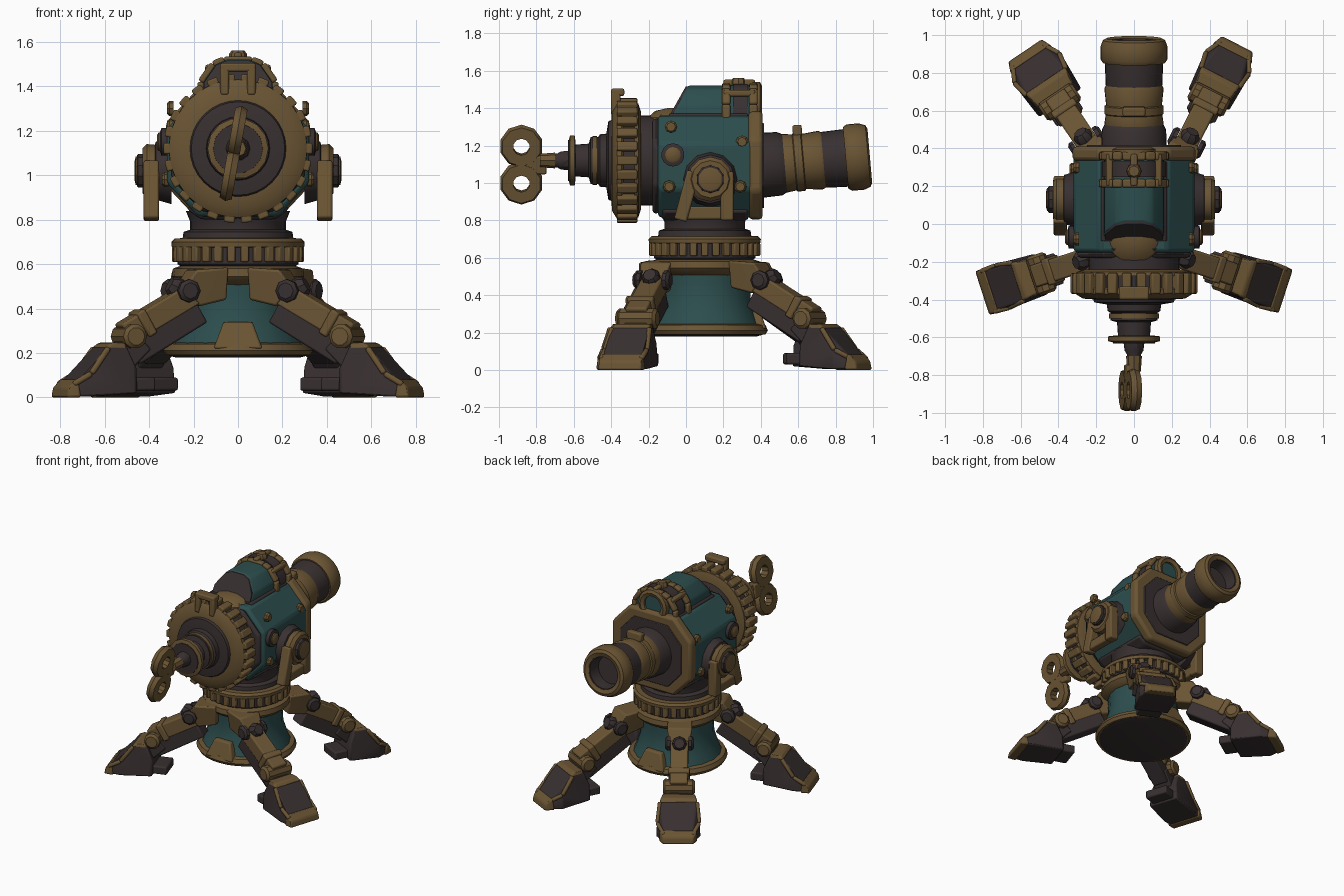
import bpy, bmesh
from math import radians, cos, sin, pi
from mathutils import Matrix, Vector

cube = bpy.data.objects.get("Cube")
if cube:
    bpy.data.objects.remove(cube)


def material(name, rgb):
    m = bpy.data.materials.new(name)
    m.use_nodes = True
    m.diffuse_color = (*rgb, 1)
    bsdf = m.node_tree.nodes["Principled BSDF"]
    bsdf.inputs["Base Color"].default_value = (*rgb, 1)
    bsdf.inputs["Roughness"].default_value = 0.8
    return m


BRASS = material("aged brass", (0.145, 0.09, 0.034))
IRON = material("dark iron", (0.04, 0.029, 0.03))
TEAL = material("teal paint", (0.026, 0.076, 0.076))
I = Matrix.Identity(4)


def T(x, y, z):
    return Matrix.Translation((x, y, z))


def R(deg, axis):
    return Matrix.Rotation(radians(deg), 4, axis)


def finish(name, bm, mat, bevel=0.0):
    bmesh.ops.recalc_face_normals(bm, faces=bm.faces)
    me = bpy.data.meshes.new(name)
    bm.to_mesh(me)
    bm.free()
    me.materials.append(mat)
    me.shade_smooth()
    me.set_sharp_from_angle(angle=radians(35))
    ob = bpy.data.objects.new(name, me)
    bpy.context.scene.collection.objects.link(ob)
    if bevel:
        mod = ob.modifiers.new("soft edges", "BEVEL")
        mod.width = bevel
        mod.segments = 2
        mod.limit_method = "ANGLE"


def lathe(name, mat, profile, places=(I,), n=32, closed=False):
    """Spin (radius, height) points around local z, once per placement."""
    bm = bmesh.new()
    for M in places:
        rings = [[bm.verts.new(M @ Vector((r * cos(2 * pi * k / n), r * sin(2 * pi * k / n), h)))
                  for k in range(n)] for r, h in profile]
        pairs = list(zip(rings, rings[1:])) + ([(rings[-1], rings[0])] if closed else [])
        for a, b in pairs:
            for k in range(n):
                j = (k + 1) % n
                bm.faces.new((a[k], a[j], b[j], b[k]))
        if not closed:
            bm.faces.new(rings[0])
            bm.faces.new(rings[-1])
    finish(name, bm, mat)


def box(name, mat, size, places, bevel=0.01):
    bm = bmesh.new()
    for M in places:
        bmesh.ops.create_cube(bm, size=1, matrix=M @ Matrix.Diagonal((*size, 1)))
    finish(name, bm, mat, bevel)


def hull(name, mat, points, M=I, bevel=0.01):
    bm = bmesh.new()
    for p in points:
        bm.verts.new(M @ Vector(p))
    bmesh.ops.convex_hull(bm, input=bm.verts)
    bmesh.ops.dissolve_limit(bm, angle_limit=0.02, verts=bm.verts, edges=bm.edges)
    finish(name, bm, mat, bevel)


def mirrored_hull(name, mat, outline, M):
    """Hull of (x, z, half width) points mirrored across local y."""
    hull(name, mat, [(x, s * w, z) for s in (-1, 1) for x, z, w in outline], M)


def beam(name, mat, a, b, w, h, M=I):
    """Bar of width w and height h from a to b."""
    a, b = Vector(a), Vector(b)
    d = b - a
    rot = d.to_track_quat("X", "Z").to_matrix().to_4x4()
    box(name, mat, (d.length, w, h), [M @ Matrix.Translation((a + b) / 2) @ rot])


def knob(r, h):
    return [(r, 0), (r, h * 0.6), (r * 0.7, h)]


ALONG_Y = R(-90, "X")

# pedestal: foot disc, drum, cap, toothed turntable and neck
MID = T(0, 0.1, 0)
lathe("base_plate", IRON, [(0.28, 0.18), (0.31, 0.188), (0.31, 0.21)], [MID])
lathe("base_rim", BRASS, [(0.325, 0.19), (0.338, 0.212), (0.325, 0.24), (0.28, 0.25)], [MID])
lathe("base_drum", TEAL, [(0.3, 0.24), (0.275, 0.3), (0.25, 0.38), (0.245, 0.46), (0.25, 0.54)], [MID], 18)
for ang in (0, 180):
    hull("base_tab", BRASS, [(x * w, y, z) for x in (-1, 1) for w, y, z in
         ((0.11, -0.33, 0.22), (0.065, -0.29, 0.34), (0.11, -0.25, 0.22), (0.065, -0.25, 0.34))], MID @ R(ang, "Z"))
lathe("base_cap", BRASS, [(0.23, 0.5), (0.275, 0.52), (0.298, 0.545), (0.293, 0.58), (0.25, 0.595)], [MID], 24)
lathe("turntable_core", IRON, [(0.25, 0.585), (0.272, 0.6), (0.272, 0.69)], [MID])
lathe("turntable_rim", BRASS, [(0.27, 0.675), (0.298, 0.678), (0.3, 0.7), (0.285, 0.715), (0.2, 0.72)], [MID])
box("turntable_teeth", BRASS, (0.035, 0.036, 0.07),
    [MID @ R(k * 360 / 30, "Z") @ T(0.28, 0, 0.645) for k in range(30)], 0.006)
lathe("neck", IRON, [(0.25, 0.71), (0.245, 0.745), (0.215, 0.755), (0.215, 0.79), (0.235, 0.84)], [MID])

# four legs: (toe x, toe y, heading, toe half width, middle half width)
for tx, ty, ang, toe, wide in ((0.8, -0.355, -18, 0.12, 0.125), (-0.8, -0.365, 198, 0.12, 0.125),
                               (0.545, 0.95, 63, 0.09, 0.135), (-0.575, 0.915, 124, 0.105, 0.15)):
    L = T(tx, ty, 0) @ R(ang, "Z") @ T(-0.71, 0, 0)
    top = wide * 0.84
    mirrored_hull("hip_bracket", BRASS, [(-0.06, 0.585, 0.085), (0.09, 0.575, 0.085), (0.14, 0.5, 0.07),
                                         (0.07, 0.41, 0.06), (-0.06, 0.44, 0.06)], L)
    beam("upper_leg", BRASS, (0.05, 0, 0.49), (0.41, 0, 0.285), 0.12, 0.105, L)
    beam("lower_leg_brace", IRON, (0.06, 0, 0.39), (0.38, 0, 0.2), 0.115, 0.12, L)
    lathe("hip_bolt", IRON, knob(0.05, 0.05), [L @ T(0.15, 0, 0.485) @ R(60, "Y")], 8)
    lathe("hip_side_bolts", IRON, knob(0.052, 0.035),
          [L @ T(0.125, 0.062 * s, 0.48) @ R(-90 * s, "X") for s in (-1, 1)], 8)
    lathe("knee_pin", BRASS, [(0.04, -0.108), (0.056, -0.093), (0.056, 0.093), (0.04, 0.108)],
          [L @ T(0.385, 0, 0.275) @ R(90, "X")], 10)
    box("knee_cuff", BRASS, (0.045, 0.145, 0.125), [L @ T(0.32, 0, 0.335) @ R(30, "Y")])
    beam("shin", IRON, (0.34, 0, 0.26), (0.46, 0, 0.14), 0.13, 0.12, L)
    mirrored_hull("foot", IRON, [(0.7, 0.005, toe - 0.008), (0.695, 0.045, toe - 0.012), (0.6, 0.005, wide),
                                 (0.6, 0.1, wide - 0.005), (0.515, 0.232, top), (0.425, 0.232, top * 0.9),
                                 (0.38, 0.13, top), (0.38, 0.02, wide * 0.9)], L)
    box("heel_pad", IRON, (0.12, 0.17, 0.06), [L @ T(0.345, 0, 0.06)])
    mirrored_hull("toe_cap", BRASS, [(0.715, 0, toe), (0.708, 0.045, toe - 0.005), (0.665, 0.088, (toe + wide) / 2),
                                     (0.65, 0, (toe + wide) / 2 + 0.006)], L)
    mirrored_hull("ankle_cap", BRASS, [(0.528, 0.222, top + 0.006), (0.5, 0.247, top - 0.008),
                                       (0.43, 0.247, top * 0.85), (0.42, 0.215, top * 0.92)], L)
    for s in (-1, 1):
        for a, b in (((0.515, top * s, 0.224), (0.6, (wide - 0.008) * s, 0.108)),
                     ((0.6, (wide - 0.008) * s, 0.108), (0.685, (toe - 0.008) * s, 0.058))):
            beam("foot_edge", BRASS, a, b, 0.026, 0.026, L)


# body: chamfered housing with end bands
def slab(name, mat, w, lo, hi, y0, y1, cx=0.14, cz=0.15, bevel=0.02):
    outline = ((w, lo + cz), (w, hi - cz), (w - cx, lo), (w - cx, hi))
    hull(name, mat, [(s * x, y, z) for s in (-1, 1) for x, z in outline for y in (y0, y1)], I, bevel)


slab("body", TEAL, 0.32, 0.815, 1.36, -0.15, 0.37)
slab("body_underside", IRON, 0.235, 0.8, 0.9, -0.13, 0.335, 0.07, 0.05)
slab("rear_band", BRASS, 0.325, 0.805, 1.385, 0.335, 0.41)
slab("rear_plate", IRON, 0.25, 0.865, 1.32, 0.4, 0.418, 0.11, 0.12, 0.005)
slab("front_trim", IRON, 0.3, 0.835, 1.345, -0.18, -0.14)
lathe("collar", IRON, [(0.24, -0.27), (0.24, -0.17), (0.27, -0.13)], [T(0, 0, 1.12) @ ALONG_Y])
lathe("collar_dome", BRASS, [(0.155, 0), (0.145, 0.05), (0.105, 0.085), (0.04, 0.1)], [T(0, -0.06, 1.3)], 16)
for s in (-1, 1):
    side = R(90 * s, "Y")
    lathe("body_bolts", BRASS, knob(0.034, 0.03),
          [T(0.29 * s, y, z) @ side for y, z in ((-0.08, 1.3), (0.3, 1.22))]
          + [T(0.312 * s, y, z) @ side for y, z in ((-0.09, 0.98), (0.29, 0.98))], 8)
    lathe("port_rim", IRON, [(0.062, 0), (0.062, 0.03), (0.045, 0.035)], [T(0.315 * s, -0.07, 1.15) @ side], 14)
    lathe("port_cap", BRASS, knob(0.042, 0.02), [T(0.345 * s, -0.07, 1.15) @ side], 12)
    # trunnion on each side
    lathe("trunnion_seat", IRON, [(0.15, 0), (0.13, 0.07), (0.1, 0.08)], [T(0.3 * s, 0.13, 1.02) @ side], 12)
    lathe("trunnion_ring", BRASS, [(0.065, 0), (0.115, 0), (0.12, 0.06), (0.1, 0.08), (0.065, 0.08)],
          [T(0.35 * s, 0.13, 1.02) @ side], 12, True)
    lathe("trunnion_hub", IRON, [(0.075, 0), (0.075, 0.105), (0.068, 0.11)], [T(0.345 * s, 0.13, 1.02) @ side], 10)
    lathe("trunnion_cap", BRASS, knob(0.064, 0.012), [T(0.453 * s, 0.13, 1.02) @ side], 10)
    for y0, y1 in ((0.04, -0.03), (0.22, 0.22)):
        beam("trunnion_strut", BRASS, (0.39 * s, y0, 1.06), (0.39 * s, y1, 0.8), 0.07, 0.07)
    beam("trunnion_crossbar", BRASS, (0.385 * s, -0.02, 0.84), (0.385 * s, 0.22, 0.84), 0.06, 0.07)

# top pod: slanted hood, straps, lens ring
hood = [(0.16, 1.34), (0.155, 1.42), (0.1, 1.5), (0.05, 1.52)]


def hood_block(name, mat, scale, front, back, bevel):
    hull(name, mat, [(s * x * scale, y, 1.34 + (z - 1.34) * scale) for s in (-1, 1) for x, z in hood
                     for y in (front(z), back(z))], I, bevel)


hood_block("top_hood", TEAL, 1, lambda z: -0.09 + 0.55 * (z - 1.34), lambda z: 0.36, 0.012)
hood_block("hood_face", IRON, 0.98, lambda z: -0.1 + 0.55 * (z - 1.34), lambda z: -0.06 + 0.55 * (z - 1.34), 0)
hood_block("hood_belt", IRON, 1.05, lambda z: 0.25, lambda z: 0.33, 0)
slab("hood_sill", IRON, 0.175, 1.34, 1.372, -0.09, 0.33, 0.01, 0.01, 0.005)
for y in (0.215, 0.36):
    arch = [(-x - 0.012, z) for x, z in hood] + [(x + 0.012, z) for x, z in reversed(hood)]
    for (xa, za), (xb, zb) in zip(arch, arch[1:]):
        beam("hood_strap", BRASS, (xa, y, za), (xb, y, zb), 0.045, 0.03)
box("hood_rails", BRASS, (0.035, 0.17, 0.035), [T(x, 0.285, z) for x, z in ((-0.13, 1.48), (0.13, 1.48), (0, 1.535))])
lathe("lens_ring", BRASS, [(0.07, 0), (0.115, 0), (0.115, 0.04), (0.095, 0.05), (0.07, 0.04)],
      [T(0, 0.355, 1.425) @ ALONG_Y], 16, True)
lathe("lens", TEAL, [(0.075, 0), (0.075, 0.02)], [T(0, 0.36, 1.425) @ ALONG_Y], 16)
lathe("hood_knob", BRASS, knob(0.04, 0.04), [T(0, 0.28, 1.522)], 8)

# front gear wheel with a lifting staple
GEAR = T(0, 0, 1.12) @ ALONG_Y
lathe("gear_disc", BRASS, [(0.2, -0.4), (0.27, -0.395), (0.31, -0.37), (0.312, -0.345), (0.3, -0.335)], [GEAR], 40)
lathe("gear_core", IRON, [(0.3, -0.345), (0.3, -0.265)], [GEAR], 40)
lathe("gear_back", BRASS, [(0.31, -0.275), (0.305, -0.255), (0.26, -0.24)], [GEAR], 40)
box("gear_teeth", BRASS, (0.05, 0.05, 0.11),
    [GEAR @ R(k * 360 / 26, "Z") @ T(0.31, 0, -0.315) for k in range(26)], 0.008)
box("staple_posts", BRASS, (0.04, 0.05, 0.13), [T(x, -0.375, 1.425) for x in (-0.06, 0.06)])
box("staple_bar", BRASS, (0.16, 0.07, 0.04), [T(0, -0.365, 1.485)])
lathe("gear_hub", IRON, [(0.22, -0.39), (0.21, -0.415), (0.15, -0.425)], [GEAR])
lathe("winder_stub", IRON, [(0.145, -0.41), (0.14, -0.46), (0.125, -0.47), (0.125, -0.51), (0.09, -0.52),
                            (0.085, -0.59)], [GEAR], 24)
lathe("winder_ring", BRASS, [(0.1, -0.5), (0.132, -0.5), (0.132, -0.475), (0.1, -0.475)], [GEAR], 24, True)
lathe("winder_flange", BRASS, [(0.1, -0.59), (0.137, -0.595), (0.137, -0.62), (0.1, -0.63)], [GEAR], 14, True)
lathe("winder_plate", IRON, [(0.115, -0.595), (0.112, -0.632)], [GEAR], 14)
lathe("winder_shaft", IRON, [(0.055, -0.63), (0.05, -0.67), (0.038, -0.69), (0.038, -0.715)], [GEAR], 10)
lathe("key_socket", BRASS, [(0.042, -0.7), (0.036, -0.78)], [GEAR], 8)

# winding key: two pierced lobes
KEY = T(-0.02, 0, 1.098) @ R(10, "Y")
lathe("key_lobes", BRASS, [(0.045, -0.028), (0.105, -0.028), (0.117, 0), (0.105, 0.028), (0.045, 0.028)],
      [KEY @ T(0, -0.88, z) @ R(90, "Y") for z in (-0.1, 0.1)], 10, True)
box("key_stem", BRASS, (0.054, 0.17, 0.1), [KEY @ T(0, -0.83, 0)])

# barrel, tilted slightly upward
BARREL = T(0, 0.41, 1.095) @ R(-85, "X")
lathe("barrel_root", IRON, [(0.175, -0.05), (0.17, 0.09), (0.155, 0.12)], [BARREL])
lathe("barrel_sleeve", BRASS, [(0.15, 0.1), (0.157, 0.12), (0.15, 0.17), (0.157, 0.175), (0.157, 0.215),
                               (0.148, 0.22), (0.157, 0.31), (0.147, 0.33)], [BARREL])
lathe("barrel_tube", IRON, [(0.145, 0.3), (0.15, 0.33), (0.155, 0.46)], [BARREL])
lathe("muzzle", BRASS, [(0.12, 0.45), (0.165, 0.445), (0.178, 0.465), (0.178, 0.53), (0.165, 0.565), (0.145, 0.575),
                        (0.12, 0.565)], [BARREL], 32, True)
lathe("bore_liner", IRON, [(0.113, 0.562), (0.123, 0.562), (0.123, 0.455), (0.1, 0.455)], [BARREL], 32, True)
lathe("bore_end", IRON, [(0.12, 0.45), (0.115, 0.475)], [BARREL])
box("barrel_clip", BRASS, (0.12, 0.05, 0.06), [T(0, 0.595, 1.28) @ R(5, "X")])
